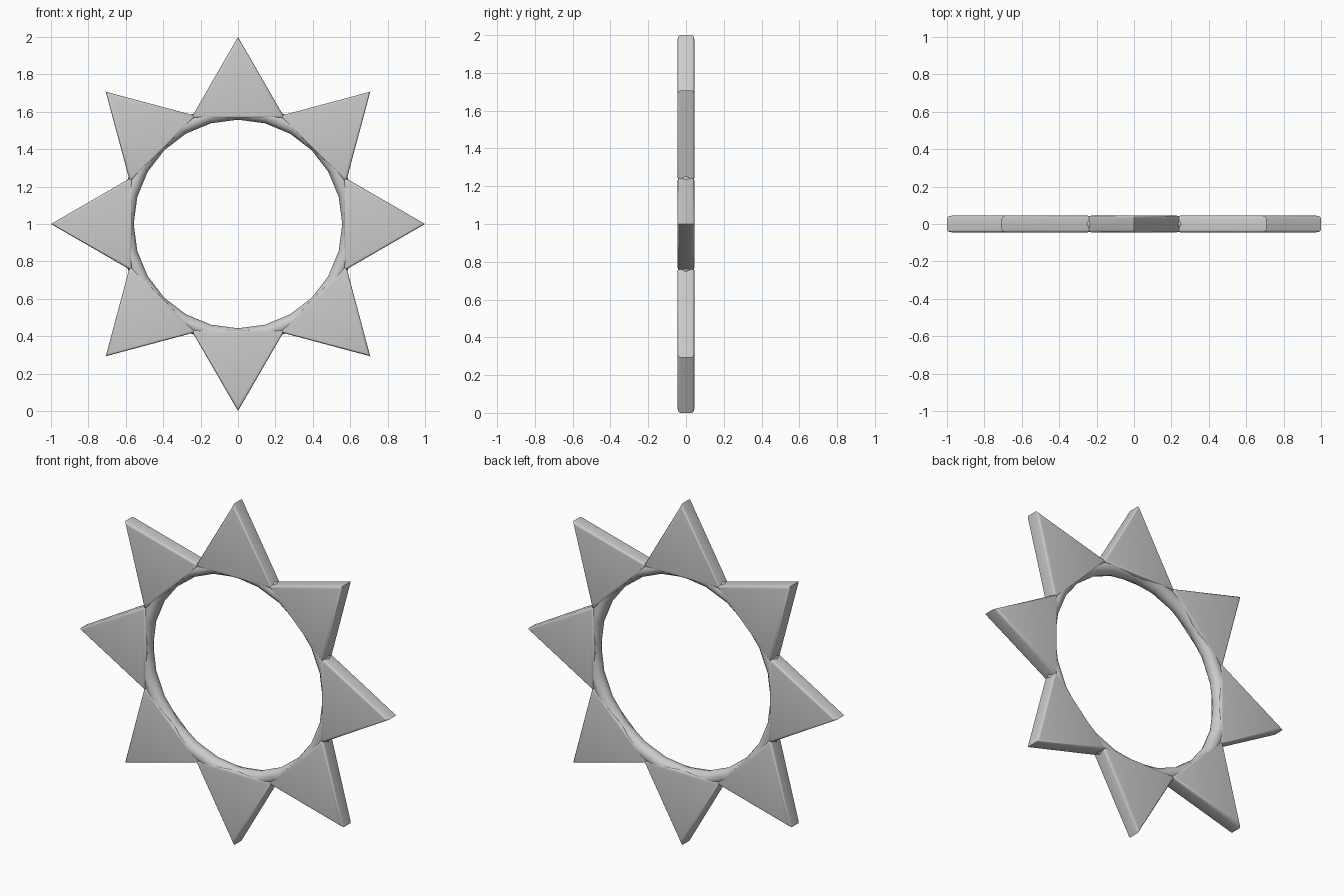
import bpy, bmesh, math

if "Cube" in bpy.data.objects:
    bpy.data.objects.remove(bpy.data.objects["Cube"])

CENTER_Z = 1.0
HALF_T = 0.045      # half thickness of the points
BASE = 0.567        # distance from centre to each triangle's base
POINTS = 8


def make_point(i):
    # one equilateral triangular prism with rounded front and back rims
    a = i * 2 * math.pi / POINTS
    half_w = (1.0 - BASE) * math.tan(math.radians(30))
    bm = bmesh.new()
    tri = []
    for x, z in ((0, 1.0), (-half_w, BASE), (half_w, BASE)):
        tri.append((x * math.cos(a) + z * math.sin(a),
                    z * math.cos(a) - x * math.sin(a) + CENTER_Z))
    front = [bm.verts.new((x, -HALF_T, z)) for x, z in tri]
    back = [bm.verts.new((x, HALF_T, z)) for x, z in tri]
    bm.faces.new(front)
    bm.faces.new(back[::-1])
    for k in range(3):
        n = (k + 1) % 3
        bm.faces.new((front[k], back[k], back[n], front[n]))
    bmesh.ops.recalc_face_normals(bm, faces=bm.faces)
    rims = [e for e in bm.edges if abs(e.verts[0].co.y - e.verts[1].co.y) < 1e-5]
    bmesh.ops.bevel(bm, geom=rims, offset=0.015, segments=3, profile=0.5,
                    affect='EDGES')
    me = bpy.data.meshes.new("star_point")
    bm.to_mesh(me)
    bm.free()
    ob = bpy.data.objects.new("star_point_%d" % (i + 1), me)
    bpy.context.collection.objects.link(ob)
    return ob


def smooth(ob, angle):
    bpy.ops.object.select_all(action='DESELECT')
    ob.select_set(True)
    bpy.context.view_layer.objects.active = ob
    bpy.ops.object.shade_smooth_by_angle(angle=math.radians(angle))


# eight points around the ring
for i in range(POINTS):
    smooth(make_point(i), 40)

# round inner ring
bpy.ops.mesh.primitive_torus_add(major_segments=24, minor_segments=12,
                                 major_radius=0.60, minor_radius=0.0425,
                                 location=(0, 0, CENTER_Z),
                                 rotation=(math.pi / 2, 0, 0))
ring = bpy.context.object
ring.name = "inner_ring"
smooth(ring, 60)
